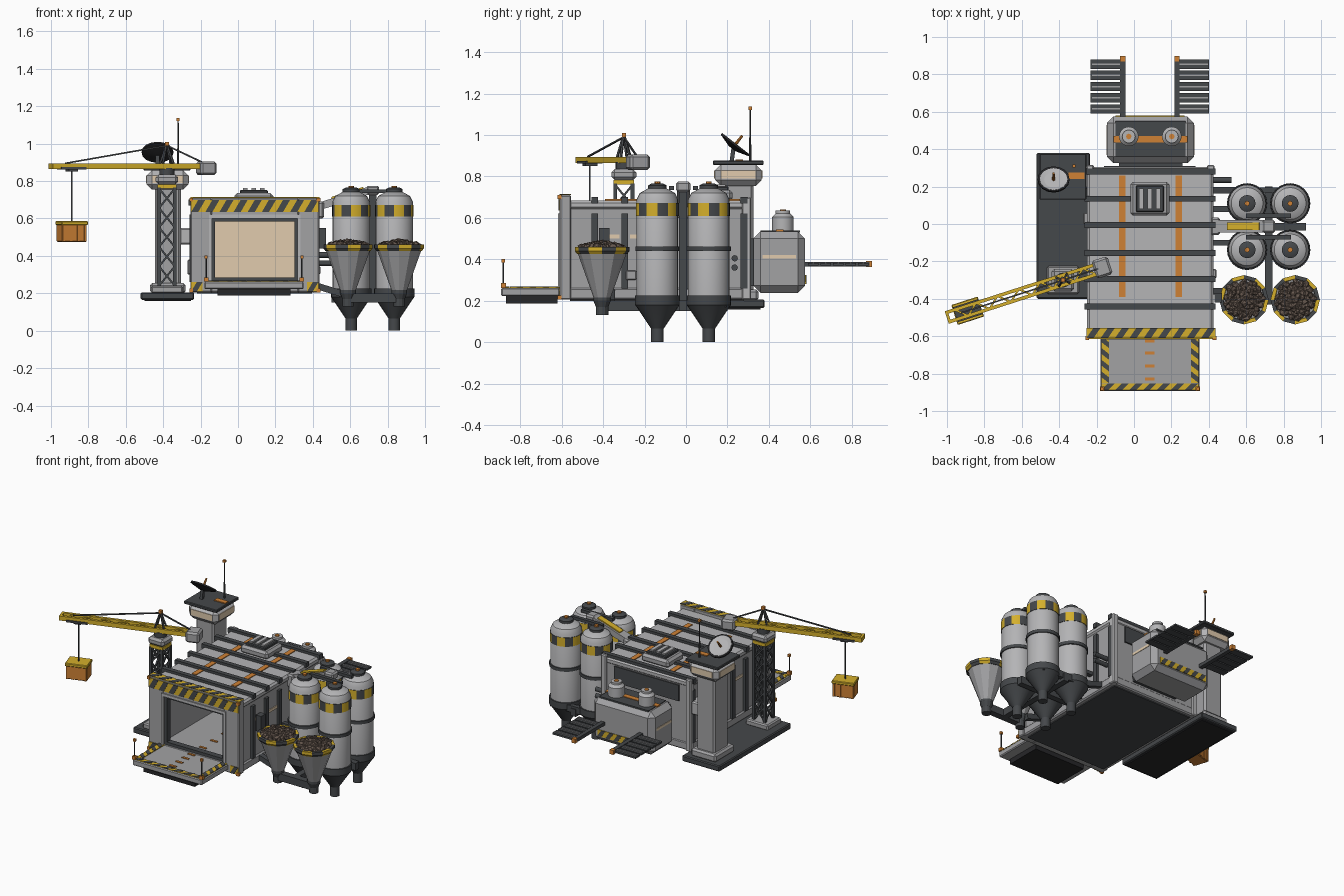
import bpy, bmesh, math, random
from mathutils import Vector, Matrix

if "Cube" in bpy.data.objects:
    bpy.data.objects.remove(bpy.data.objects["Cube"])
random.seed(4)


def material(name, *c):
    m = bpy.data.materials.new(name)
    m.diffuse_color = (*c, 1)
    m.use_nodes = True
    m.node_tree.nodes["Principled BSDF"].inputs["Base Color"].default_value = m.diffuse_color
    return m


GREY = material("grey", .36, .36, .37)
PALE = material("pale", .46, .46, .47)
DARK = material("dark", .06, .065, .07)
BLACK = material("black", .02, .02, .022)
YEL = material("yellow", .66, .43, .025)
ORG = material("orange", .62, .22, .035)
GLOW = material("warm_light", .75, .6, .42)
ROCK = material("rock", .13, .095, .075)


def finish(bm, name, mats, smooth=False, loc=(0, 0, 0), rot=(0, 0, 0)):
    bmesh.ops.recalc_face_normals(bm, faces=bm.faces)
    me = bpy.data.meshes.new(name)
    bm.to_mesh(me)
    bm.free()
    for m in mats:
        me.materials.append(m)
    if smooth:
        me.shade_smooth()
        me.set_sharp_from_angle(angle=math.radians(30))
    ob = bpy.data.objects.new(name, me)
    ob.location, ob.rotation_euler = loc, rot
    bpy.context.collection.objects.link(ob)
    return ob


def boxes(name, items, mat=GREY, bevel=0, loc=(0, 0, 0), rot=(0, 0, 0)):
    """Each item is x0, x1, y0, y1, z0, z1."""
    bm = bmesh.new()
    for x0, x1, y0, y1, z0, z1 in items:
        bmesh.ops.create_cube(bm, size=1, matrix=Matrix.Translation(((x0+x1)/2, (y0+y1)/2, (z0+z1)/2))
                              @ Matrix.Diagonal((x1-x0, y1-y0, z1-z0, 1)))
    if bevel:
        bmesh.ops.bevel(bm, geom=bm.edges[:], offset=bevel, segments=1, affect='EDGES')
    return finish(bm, name, [mat], loc=loc, rot=rot)


def beams(name, segs, w, h, mat=DARK):
    bm = bmesh.new()
    for p, q in segs:
        p, q = Vector(p), Vector(q)
        m = Matrix.Translation((p+q)/2) @ (q-p).to_track_quat('Z', 'Y').to_matrix().to_4x4()
        bmesh.ops.create_cube(bm, size=1, matrix=m @ Matrix.Diagonal((w, h, (q-p).length, 1)))
    return finish(bm, name, [mat])


def lathe(name, prof, c, mat=GREY, n=24, alt=None, k=2, rot=(0, 0, 0)):
    bm = bmesh.new()
    rings = [[bm.verts.new((r*math.cos(math.tau*i/n), r*math.sin(math.tau*i/n), z)) for i in range(n)]
             for r, z in prof]
    for a, b in zip(rings, rings[1:]):
        for i in range(n):
            f = bm.faces.new((a[i], a[(i+1) % n], b[(i+1) % n], b[i]))
            f.material_index = (i//k) % 2 if alt else 0
    bm.faces.new(rings[0][::-1])
    bm.faces.new(rings[-1])
    return finish(bm, name, [mat, alt] if alt else [mat], n > 12, c, rot)


def hazard(name, o, u, v, L, W, n):
    """Yellow strip with slanted dark bars, from corner o along u and v."""
    o, u, v = Vector(o), Vector(u), Vector(v)
    nrm, bm, p = u.cross(v), bmesh.new(), L/n
    s = min(W, p/2)

    def slab(pts, t, mi):
        a = [bm.verts.new(o+u*x+v*y) for x, y in pts]
        b = [bm.verts.new(o+u*x+v*y+nrm*t) for x, y in pts]
        fs = [bm.faces.new(a[::-1]), bm.faces.new(b)]
        fs += [bm.faces.new((a[i], a[(i+1) % 4], b[(i+1) % 4], b[i])) for i in range(4)]
        for f in fs:
            f.material_index = mi
    slab([(0, 0), (L, 0), (L, W), (0, W)], .004, 0)
    for i in range(n):
        a = i*p
        slab([(a, 0), (a+p/2, 0), (a+p/2+s, W), (a+s, W)], .006, 1)
    return finish(bm, name, [YEL, DARK])


X, Y, Z = (1, 0, 0), (0, 1, 0), (0, 0, 1)

# Hangar shell, hollow towards the front
boxes("hangar_walls", [(-.24, -.17, -.58, .3, .22, .67), (.35, .415, -.58, .3, .22, .67),
                       (-.2, .38, .24, .3, .22, .67)], GREY)
boxes("hangar_roof", [(-.25, .425, -.58, .305, .64, .685)], PALE, .012)
boxes("hangar_floor", [(-.25, .425, -.58, .305, .205, .262)], GREY, .008)
boxes("hangar_underside", [(-.22, .395, -.56, .28, .198, .21)], DARK)
boxes("hangar_inner_light", [(-.165, .345, .225, .24, .27, .63)], GLOW)
boxes("corner_posts", [(x-.02, x+.02, .27, .315, .205, .7) for x in (-.235, .41)], PALE, .006)
# Ribs over the roof and down both walls
for y in (.28, .135, -.005, -.155, -.295, -.44):
    boxes("rib", [(-.265, .435, y-.016, y+.016, .67, .702), (-.258, -.235, y-.016, y+.016, .26, .62),
                  (.41, .432, y-.016, y+.016, .26, .62)], DARK)
boxes("roof_stripes", [(x-.017, x+.017, -.39, .26, .68, .69) for x in (-.062, .24)], ORG)
boxes("wall_lights", [(.412, .42, -.40, -.32, .5, .52), (.412, .42, -.27, -.17, .5, .52),
                      (-.245, -.238, -.27, -.17, .5, .52)], GLOW)
boxes("wall_boxes", [(.41, .44, -.29, -.24, .3, .345), (-.27, -.24, .0, .06, .3, .38)], GREY, .005)
boxes("back_wall_panel", [(-.16, .33, .3, .31, .53, .64)], DARK)
# Roof hatch with grille
boxes("roof_hatch", [(-.02, .19, .045, .225, .68, .735)], GREY, .015)
boxes("roof_hatch_lid", [(.01, .16, .065, .205, .73, .752)], DARK, .005)
boxes("roof_hatch_bars", [(x-.012, x+.012, .08, .19, .74, .762) for x in (.04, .085, .13)], PALE)

# Door frame
boxes("door_frame", [(-.255, -.14, -.61, -.555, .205, .71), (.32, .435, -.61, -.555, .205, .71),
                     (-.145, .325, -.61, -.555, .6, .71), (-.145, .325, -.61, -.555, .205, .265)], GREY, .006)
boxes("door_trim", [(-.14, -.122, -.6, -.56, .265, .6), (.302, .32, -.6, -.56, .265, .6),
                    (-.14, .32, -.6, -.56, .585, .602), (-.14, .32, -.6, -.56, .265, .285)], DARK)
boxes("door_trim_outer", [(-.155, -.138, -.617, -.6, .265, .62), (.318, .335, -.617, -.6, .265, .62),
                          (-.155, .335, -.617, -.6, .6, .62)], PALE)
hazard("door_hazard_front", (-.25, -.61, .635), X, Z, .68, .065, 9)
hazard("door_hazard_top", (-.255, -.61, .71), X, Y, .69, .055, 9)
for x in (-.25, .37):
    hazard("door_hazard_foot", (x, -.61, .21), X, Z, .06, .05, 1)
boxes("door_corner_lights", [(x-.01, x+.01, -.62, -.6, z-.01, z+.01)
                             for x in (-.25, .43) for z in (.215, .7)], ORG)

# Landing ramp
boxes("ramp", [(-.18, .35, -.893, -.6, .222, .262)], GREY, .006)
boxes("ramp_underside", [(-.11, .28, -.87, -.62, .187, .225)], BLACK)
for x in (-.175, .305):
    hazard("ramp_hazard_side", (x+.04, -.85, .262), Y, (-1, 0, 0), .25, .04, 4)
hazard("ramp_hazard_front", (-.175, -.888, .262), X, Y, .52, .035, 7)
boxes("guide_dashes", [(.06, .11, y-.008, y+.008, .26, .267) for y in
                       (-.83, -.76, -.69, -.625, -.5, -.38, -.26, -.14, -.02, .1)], ORG)
for x in (-.17, .342):
    lathe("ramp_pole", [(.004, .26), (.004, .39)], (x, -.882, 0), DARK, 8)
    boxes("ramp_pole_foot", [(x-.012, x+.012, -.894, -.87, .262, .285)], ORG)
    boxes("ramp_pole_lamp", [(x-.008, x+.008, -.89, -.874, .385, .402)], ORG)

# Side platform
boxes("side_platform", [(-.52, -.235, -.40, .38, .165, .205)], DARK, .006)
boxes("side_platform_underside", [(-.5, -.25, -.38, .36, .158, .168)], BLACK)

# Control tower
boxes("tower_base", [(-.47, -.28, .14, .35, .2, .255)], GREY, .012)
boxes("tower_column", [(-.445, -.305, .17, .325, .24, .77)], GREY, .012)
boxes("tower_wall_link", [(-.32, -.235, .19, .3, .46, .55)], PALE, .008)
boxes("tower_cabin", [(-.488, -.265, .14, .365, .755, .858)], PALE, .028)
boxes("tower_windows", [(-.492, -.261, .17, .335, .79, .83), (-.458, -.295, .136, .369, .79, .83)], GLOW)
boxes("tower_roof", [(-.505, -.255, .13, .375, .856, .876)], DARK, .004)
boxes("tower_roof_stripe", [(-.35, -.265, .24, .275, .874, .882)], ORG)
beams("dish_mount", [((-.43, .22, .87), (-.43, .23, .94))], .02, .02)
lathe("dish", [(.02, -.02), (.085, .0), (.085, .01), (.02, -.008)], (-.43, .235, .95), BLACK, 16, rot=(-.66, 0, 0))
lathe("dish_face", [(.074, .001), (.074, .008), (.04, -.002)], (-.43, .235, .952), PALE, 16, rot=(-.66, 0, 0))
lathe("dish_feed", [(.008, 0), (.006, .06)], (-.43, .235, .95), ORG, 8, rot=(-.66, 0, 0))
lathe("antenna", [(.006, .87), (.003, 1.13)], (-.32, .31, 0), DARK, 8)
boxes("antenna_tip", [(-.328, -.312, .302, .318, 1.122, 1.138)], ORG)

# Crane mast
mx, my, r = -.38, -.3, .042
boxes("crane_foot", [(mx-.085, mx+.085, my-.075, my+.075, .2, .24)], GREY, .008)
cs = [(mx+a*r, my+b*r) for a, b in ((-1, -1), (1, -1), (1, 1), (-1, 1))]
beams("mast_corners", [((*c, .23), (*c, .765)) for c in cs], .018, .018)
braces = []
for a, b in zip(cs, cs[1:]+cs[:1]):
    for i in range(5):
        z0, z1 = .24+i*.104, .344+i*.104
        braces += [((*a, z0), (*b, z1)), ((*b, z0), (*a, z1))]
beams("mast_braces", braces, .01, .01)
boxes("mast_collar", [(mx-.05, mx+.05, my-.05, my+.05, .76, .783)], YEL)
boxes("crane_turntable", [(mx-.06, mx+.06, my-.06, my+.06, .783, .835)], GREY, .015)
lathe("crane_slew_ring", [(.04, .83), (.04, .87)], (mx, my, 0), DARK, 16)

# Crane jib, set out along its own axis from the mast
ang = math.atan2(-.28, -.87)
d, s = Vector((math.cos(ang), math.sin(ang), 0)), Vector((-math.sin(ang), math.cos(ang), 0))


def J(t, side, z):
    return Vector((mx, my, z)) + d*t + s*side


beams("jib_chords", [(J(-.2, e, .88), J(.645, e, .88)) for e in (-.026, .026)], .018, .03, YEL)
beams("jib_lattice", [(J(-.18+i*.06, .026*(-1)**i, .88), J(-.12+i*.06, -.026*(-1)**i, .88))
                      for i in range(13)], .01, .014, YEL)
beams("jib_tip", [(J(.645, -.035, .88), J(.645, .035, .88))], .015, .03, YEL)
beams("jib_apex", [(J(o, e, .89), J(0, 0, 1)) for o in (-.03, .03) for e in (-.025, .025)], .01, .01)
beams("jib_stays", [(J(0, 0, .99), J(.57, 0, .895)), (J(0, 0, .99), J(-.2, 0, .9))], .008, .008)
boxes("apex_lamp", [(mx-.01, mx+.01, my-.01, my+.01, .99, 1.01)], ORG)
boxes("counterweight", [(-.045, .045, -.05, .05, .832, .905)], GREY, .012, J(-.22, 0, 0), (0, 0, ang))
boxes("trolley", [(-.07, .07, -.042, .042, .862, .875), (-.025, .025, -.03, .03, .85, .87)],
      DARK, 0, J(.535, 0, 0), (0, 0, ang))
beams("hoist_cable", [(J(.535, 0, .86), J(.535, 0, .58))], .007, .007)
boxes("crate", [(-.07, .07, -.05, .05, .475, .57)], ORG, .005, J(.535, 0, 0), (0, 0, ang))
boxes("crate_slats", [(x-.006, x+.006, -.054, .054, .478, .565) for x in (-.06, -.02, .02, .06)],
      ORG, 0, J(.535, 0, 0), (0, 0, ang))
boxes("crate_lid", [(-.074, .074, -.056, .056, .565, .586)], YEL, .004, J(.535, 0, 0), (0, 0, ang))

# Storage tanks
for x in (.605, .835):
    for y in (-.138, .11):
        c = (x, y, 0)
        lathe("tank", [(.1, .2), (.1, .69), (.085, .72), (.045, .742)], c, PALE)
        lathe("tank_hazard_band", [(.103, .61), (.103, .672)], c, DARK, 24, YEL)
        lathe("tank_mid_band", [(.107, .44), (.107, .462)], c, DARK)
        lathe("tank_cap", [(.045, .735), (.045, .757), (.03, .765)], c, DARK, 16)
        lathe("tank_cap_light", [(.014, .76), (.014, .775)], c, ORG, 8)
        lathe("tank_cone", [(.03, 0), (.03, .065), (.1, .17), (.108, .18), (.108, .225)], c, DARK)
# Tank frame and feed pipe
boxes("tank_frame", [(.7, .74, -.42, .2, .15, .2), (.5, .92, -.035, .005, .15, .2),
                     (.585, .865, -.43, -.385, .15, .2), (.7, .74, -.035, .005, .18, .74),
                     (.55, .9, .165, .195, .17, .215)], DARK)
beams("wall_struts", [((.42, y, .24), (.58, y, .19)) for y in (-.36, -.015, .18)], .035, .035)
boxes("manifold", [(.685, .755, -.048, .022, .725, .775)], GREY, .01)
boxes("manifold_arms", [(.6, .84, y-.012, y+.012, .735, .755) for y in (-.07, .045)], DARK)
beams("feed_chute", [((.42, -.012, .66), (.7, -.012, .75))], .065, .04, GREY)
beams("feed_chute_cover", [((.5, -.012, .71), (.67, -.012, .764))], .04, .01, YEL)
boxes("feed_chute_mount", [(.41, .46, -.06, .035, .6, .69)], GREY, .01)
for z in (.36, .405):
    lathe("side_pipe", [(.015, 0), (.015, .11)], (.41, .235, z), DARK, 16, rot=(0, math.pi/2, 0))
boxes("side_pipe_links", [(.41, .52, y-.015, y+.015, .35, .375) for y in (-.1, .08)], DARK)

# Ore hoppers heaped with rock
for x in (.588, .862):
    c = (x, -.405, 0)
    lathe("hopper", [(.036, .2), (.12, .435), (.12, .45)], c, GREY, 12)
    lathe("hopper_spout", [(.03, .13), (.03, .17), (.042, .2), (.042, .222)], c, DARK, 12)
    lathe("hopper_rim", [(.12, .425), (.132, .44), (.132, .46), (.112, .46), (.108, .44)], c, DARK, 12, YEL, 1)
    bm = bmesh.new()
    for i in range(60):
        a, q = i*2.4, .102*math.sqrt(i/60)
        p = Vector((x+q*math.cos(a), -.405+q*math.sin(a), .475-.2*q))
        R = Matrix.Rotation(random.uniform(0, 6), 4, Vector((random.random(), random.random(), .3)))
        S = Matrix.Diagonal((*[random.uniform(.014, .026) for _ in range(3)], 1))
        bmesh.ops.create_icosphere(bm, subdivisions=1, radius=1, matrix=Matrix.Translation(p) @ R @ S)
    finish(bm, "ore_heap", [ROCK])
boxes("hopper_post", [(.43, .47, -.42, -.37, .44, .55)], DARK)

# Rear module
boxes("rear_module", [(-.145, .32, .325, .575, .238, .535)], GREY, .035)
boxes("rear_module_top", [(-.1, .275, .36, .55, .53, .54)], DARK)
boxes("rear_module_top_stripe", [(-.11, .285, .435, .47, .535, .544)], ORG)
boxes("rear_module_lights", [(-.148, .323, .37, .53, .405, .422)], GLOW)
boxes("rear_module_link", [(-.08, .26, .29, .34, .27, .5)], DARK)
hazard("rear_module_hazard", (.27, .575, .28), (-1, 0, 0), Z, .37, .045, 6)
for x in (-.028, .202):
    lathe("vent", [(.052, .53), (.052, .605), (.035, .622), (.035, .635)], (x, .468, 0), PALE)
    lathe("vent_light", [(.015, .63), (.015, .64)], (x, .468, 0), ORG, 8)
# Radiator wings
for x, e in ((-.06, -1), (.23, 1)):
    boxes("wing_arm", [(x-.014, x+.014, .57, .885, .365, .388)], DARK)
    boxes("wing_slats", [(min(x, x+e*.172), max(x, x+e*.172), y-.025, y+.025, .37, .382)
                         for y in (.615, .675, .735, .795, .855)], DARK)
    boxes("wing_slat_lines", [(min(x+e*.01, x+e*.165), max(x+e*.01, x+e*.165), y-.004, y+.004, .38, .386)
                              for y in (.615, .675, .735, .795, .855)], GREY)
    boxes("wing_tip", [(x-.014, x+.014, .87, .897, .362, .392)], ORG)
